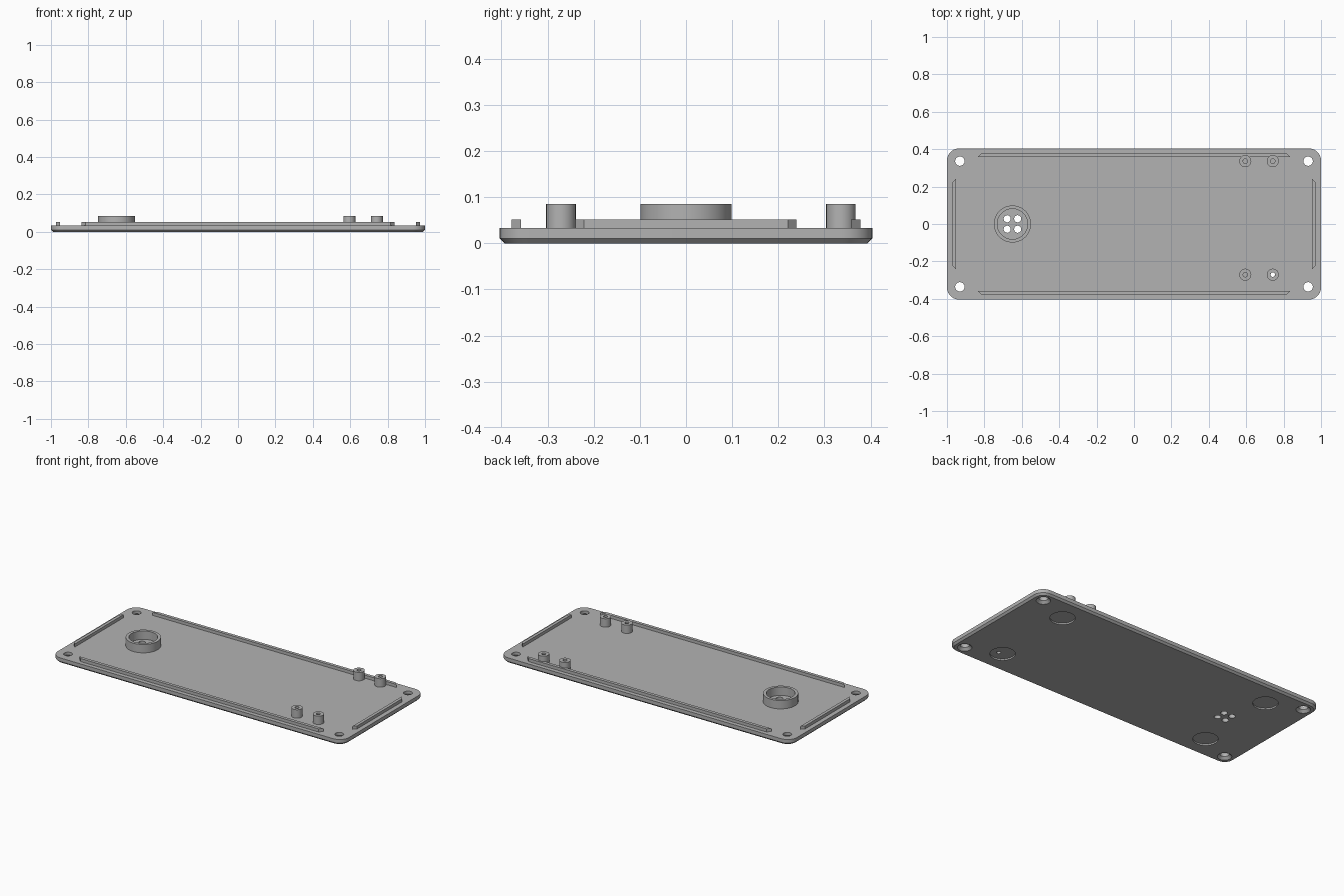
import bpy, bmesh, math
from mathutils import Matrix

cube = bpy.data.objects.get("Cube")
if cube:
    bpy.data.objects.remove(cube, do_unlink=True)

GREY = (0.45, 0.45, 0.45, 1)
mat = bpy.data.materials.new("mid grey plastic")
mat.use_nodes = True
mat.diffuse_color = GREY
mat.node_tree.nodes["Principled BSDF"].inputs["Base Color"].default_value = GREY

TOP = 0.033       # upper face of the plate
BOSS_TOP = 0.085
RAIL_TOP = 0.052
SIGNS = [(sx, sy) for sx in (-1, 1) for sy in (-1, 1)]


def finish(name, bm):
    bmesh.ops.recalc_face_normals(bm, faces=bm.faces)
    mesh = bpy.data.meshes.new(name)
    bm.to_mesh(mesh)
    bm.free()
    mesh.materials.append(mat)
    obj = bpy.data.objects.new(name, mesh)
    bpy.context.collection.objects.link(obj)
    return obj


def revolve(name, x, y, profile, closed=False, steps=40):
    """Lathe (radius, z) points around a vertical axis; open ends are capped."""
    bm = bmesh.new()
    rings = []
    for r, z in profile:
        ring = bmesh.ops.create_circle(bm, segments=steps, radius=r,
                                       matrix=Matrix.Translation((x, y, z)))["verts"]
        rings.append(ring)
    pairs = list(zip(rings, rings[1:]))
    if closed:
        pairs.append((rings[-1], rings[0]))
    else:
        bm.faces.new(rings[0])
        bm.faces.new(rings[-1])
    for a, b in pairs:
        for i in range(steps):
            j = (i + 1) % steps
            bm.faces.new((a[i], a[j], b[j], b[i]))
    return finish(name, bm)


def loft(name, outlines):
    """Join stacked (points, z) outlines into a capped solid."""
    bm = bmesh.new()
    rings = [[bm.verts.new((px, py, z)) for px, py in pts] for pts, z in outlines]
    n = len(rings[0])
    for a, b in zip(rings, rings[1:]):
        for i in range(n):
            j = (i + 1) % n
            bm.faces.new((a[i], a[j], b[j], b[i]))
    bm.faces.new(rings[0])
    bm.faces.new(rings[-1])
    return finish(name, bm)


def rounded_rect(inset, radius=0.065, steps=10):
    pts = []
    for k, (sx, sy) in enumerate(((1, 1), (-1, 1), (-1, -1), (1, -1))):
        for i in range(steps + 1):
            a = (k + i / steps) * math.pi / 2
            pts.append((sx * (1 - radius) + (radius - inset) * math.cos(a),
                        sy * (0.404 - radius) + (radius - inset) * math.sin(a)))
    return pts


def smooth(obj):
    bpy.ops.object.select_all(action='DESELECT')
    obj.select_set(True)
    bpy.context.view_layer.objects.active = obj
    bpy.ops.object.shade_smooth_by_angle(angle=math.radians(30))


# Plate with a chamfered lower edge
plate = loft("base_plate", [(rounded_rect(0.011), 0), (rounded_rect(0), 0.011),
                            (rounded_rect(0), TOP)])

posts = [(x, y) for x in (0.595, 0.742) for y in (-0.271, 0.336)]
speaker_x = -0.65

# Cutters: countersunk screw holes, foot recesses, pilot holes, sound holes
cutters = []
for sx, sy in SIGNS:
    cutters.append(revolve("screw_cutter", sx * 0.931, sy * 0.336,
                           [(0.045, -0.005), (0.025, 0.015), (0.025, 0.05)]))
    cutters.append(revolve("foot_cutter", sx * 0.727, sy * 0.256,
                           [(0.07, -0.01), (0.07, 0.009)], steps=48))
    cutters.append(revolve("sound_cutter", speaker_x + sx * 0.028, sy * 0.028,
                           [(0.019, -0.01), (0.019, 0.05)], steps=32))
for x, y in posts:
    cutters.append(revolve("pilot_cutter", x, y,
                           [(0.012, 0.0075), (0.012, 0.05)], steps=24))

bpy.context.view_layer.objects.active = plate
for c in cutters:
    c.hide_render = True
    mod = plate.modifiers.new("cut", 'BOOLEAN')
    mod.operation = 'DIFFERENCE'
    mod.solver = 'EXACT'
    mod.object = c
    bpy.ops.object.modifier_apply(modifier=mod.name)
for c in cutters:
    bpy.data.objects.remove(c, do_unlink=True)
smooth(plate)


# Hollow posts and the speaker ring
def tube(name, x, y, outer, inner, steps):
    smooth(revolve(name, x, y, [(outer, TOP), (outer, BOSS_TOP),
                                (inner, BOSS_TOP), (inner, TOP)], True, steps))


for x, y in posts:
    tube("screw_post", x, y, 0.032, 0.012, 24 * 2)
tube("speaker_ring", speaker_x, 0, 0.099, 0.081, 64)

# Locating rails with mitred ends, longer on the inner side
for s, side in ((-1, "front"), (1, "back")):
    pts = [(-0.836, s * 0.358), (0.836, s * 0.358), (0.816, s * 0.378), (-0.816, s * 0.378)]
    loft(side + "_rail", [(pts, TOP), (pts, RAIL_TOP)])
for s, side in ((-1, "right"), (1, "left")):
    pts = [(s * 0.953, -0.24), (s * 0.953, 0.24), (s * 0.972, 0.221), (s * 0.972, -0.221)]
    loft(side + "_rail", [(pts, TOP), (pts, RAIL_TOP)])
